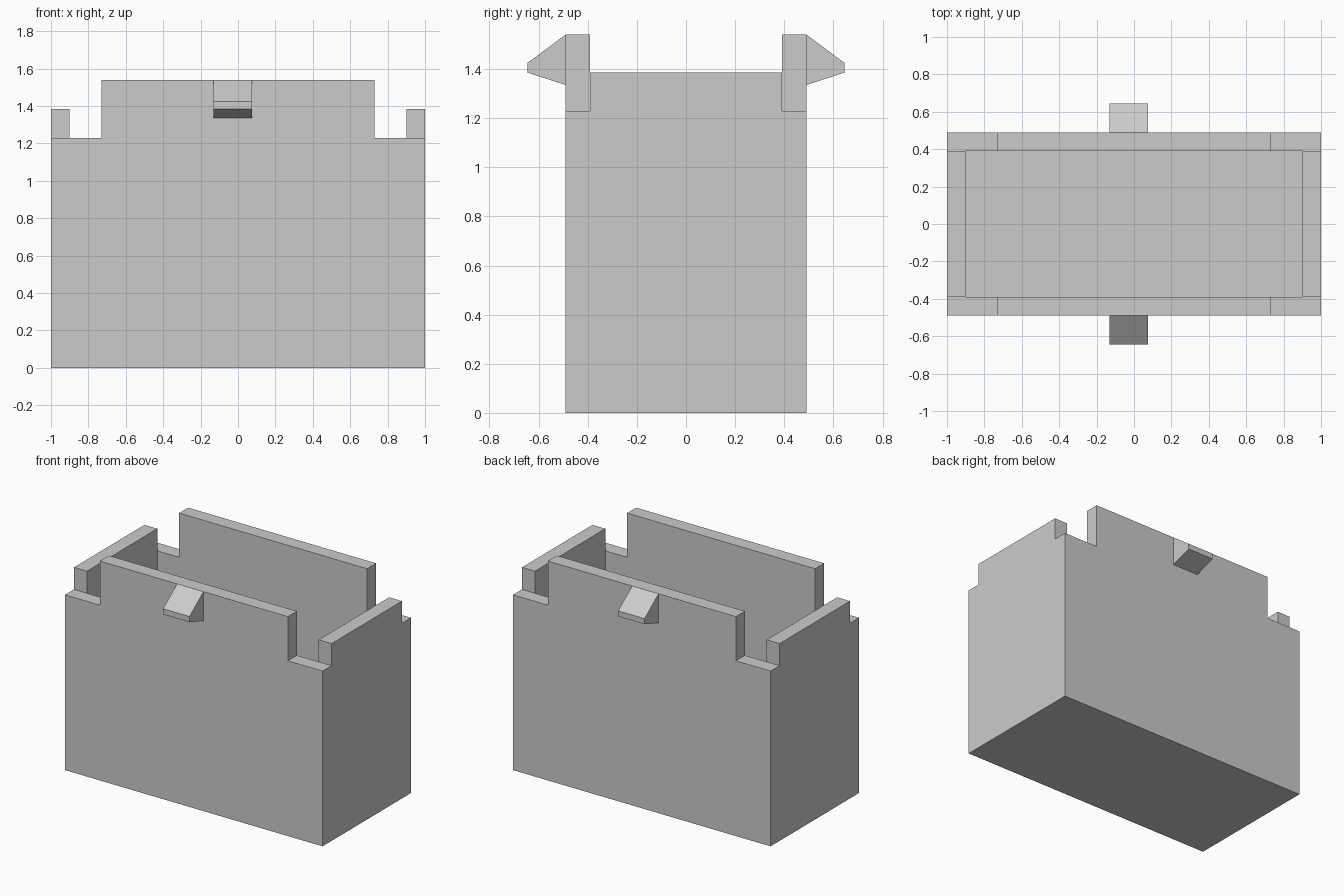
import bpy
import bmesh
from mathutils import Vector

cube = bpy.data.objects.get("Cube")
if cube:
    bpy.data.objects.remove(cube)

HALF_X, HALF_Y, WALL = 1.0, 0.49, 0.1
CORNER_Z, SIDE_Z, TOP_Z = 1.23, 1.385, 1.54
IN_X, IN_Y = HALF_X - WALL, HALF_Y - WALL

grey = bpy.data.materials.new("plain grey")
grey.use_nodes = True
grey.diffuse_color = (0.6, 0.6, 0.6, 1)
grey.node_tree.nodes["Principled BSDF"].inputs["Base Color"].default_value = grey.diffuse_color


def prism(name, profile, sweep):
    """Extrude a closed profile of 3D points along a vector."""
    bm = bmesh.new()
    face = bm.faces.new([bm.verts.new(p) for p in profile])
    new = bmesh.ops.extrude_face_region(bm, geom=[face])["geom"]
    verts = [v for v in new if isinstance(v, bmesh.types.BMVert)]
    bmesh.ops.translate(bm, verts=verts, vec=Vector(sweep))
    bmesh.ops.recalc_face_normals(bm, faces=bm.faces)
    mesh = bpy.data.meshes.new(name)
    bm.to_mesh(mesh)
    bm.free()
    mesh.materials.append(grey)
    obj = bpy.data.objects.new(name, mesh)
    bpy.context.collection.objects.link(obj)
    return obj


def box(name, x, y, z0, z1):
    return prism(name, [(-x, -y, z0), (x, -y, z0), (x, y, z0), (-x, y, z0)], (0, 0, z1 - z0))


def combine(target, helper, operation):
    mod = target.modifiers.new(helper.name, "BOOLEAN")
    mod.object, mod.operation, mod.solver = helper, operation, "EXACT"
    helper.hide_render = True
    helper.hide_set(True)


# Tub body: long walls with a raised middle, low corners
TAB = 0.73
outline = [(-HALF_X, 0), (HALF_X, 0), (HALF_X, CORNER_Z), (TAB, CORNER_Z),
           (TAB, TOP_Z), (-TAB, TOP_Z), (-TAB, CORNER_Z), (-HALF_X, CORNER_Z)]
body = prism("tub_body", [(x, -HALF_Y, z) for x, z in outline], (0, 2 * HALF_Y, 0))

# Raised end walls, then the open cavity
combine(body, box("end_wall_block", HALF_X, IN_Y, WALL, SIDE_Z), "UNION")
combine(body, box("cavity_cutter", IN_X, IN_Y, WALL, TOP_Z + WALL), "DIFFERENCE")

# Wedge-shaped catches on the front and back walls
wedge = [(HALF_Y, TOP_Z), (0.645, 1.425), (0.645, SIDE_Z), (HALF_Y, 1.335)]
for name, side in (("front_catch", -1), ("back_catch", 1)):
    prism(name, [(-0.13, side * y, z) for y, z in wedge], (0.205, 0, 0))
